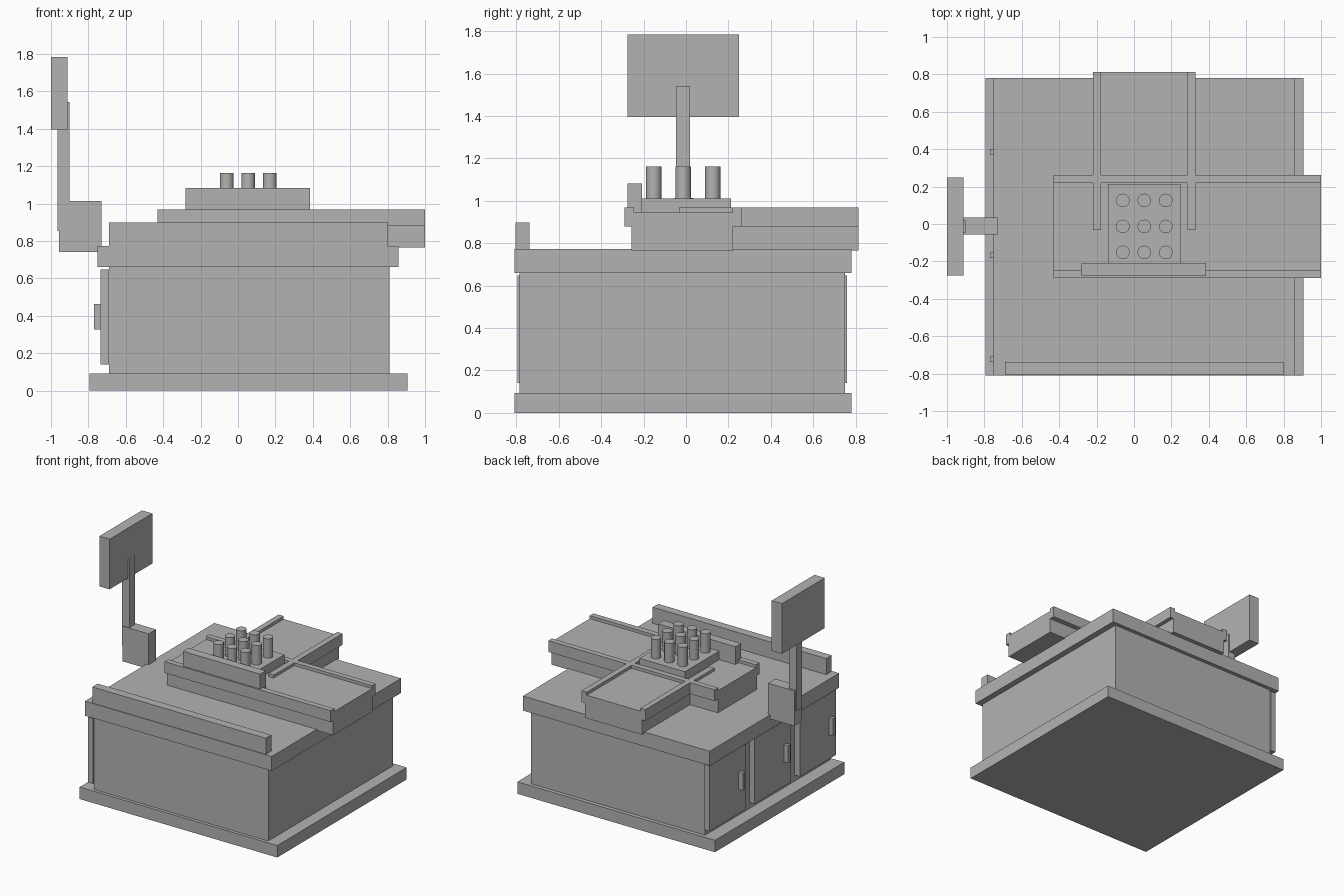
import bpy
import math

default = bpy.data.objects.get("Cube")
if default:
    bpy.data.objects.remove(default, do_unlink=True)

grey = bpy.data.materials.new("plain grey")
grey.use_nodes = True
colour = (0.45, 0.45, 0.45, 1)
grey.diffuse_color = colour
grey.node_tree.nodes["Principled BSDF"].inputs["Base Color"].default_value = colour


def box(name, x, y, z):
    """Box from its (low, high) extent on each axis."""
    spans = (x, y, z)
    bpy.ops.mesh.primitive_cube_add(size=1, location=[sum(s) / 2 for s in spans])
    ob = bpy.context.object
    ob.name = name
    ob.scale = [s[1] - s[0] for s in spans]
    bpy.ops.object.transform_apply(location=False, rotation=False, scale=True)
    ob.data.materials.append(grey)
    return ob


def peg(name, x, y, low, high, radius):
    bpy.ops.mesh.primitive_cylinder_add(
        vertices=32, radius=radius, depth=high - low, location=(x, y, (low + high) / 2))
    ob = bpy.context.object
    ob.name = name
    ob.data.materials.append(grey)
    bpy.ops.object.shade_smooth_by_angle(angle=math.radians(40))


# Cabinet
box("plinth", (-0.795, 0.905), (-0.81, 0.78), (0, 0.093))
box("cabinet_body", (-0.69, 0.81), (-0.785, 0.75), (0.093, 0.66))
box("countertop", (-0.75, 0.857), (-0.81, 0.78), (0.66, 0.773))
box("front_ledge", (-0.69, 0.803), (-0.805, -0.738), (0.773, 0.898))

# Three doors with handles on the right side
for i in range(3):
    y = -0.795 + i * 0.555
    box(f"door_{i + 1}", (-0.735, -0.69), (y, y + 0.445), (0.14, 0.647))
    box(f"door_handle_{i + 1}", (-0.77, -0.735), (y + 0.057, y + 0.087), (0.328, 0.463))

# Long conveyor running sideways, with its rails
bed = (0.765, 0.945)
rail = (0.88, 0.968)
box("long_conveyor_bed", (-0.43, 1.0), (-0.258, 0.222), bed)
for name, y in (("front", (-0.29, -0.245)), ("back", (0.22, 0.263))):
    box(f"long_conveyor_{name}_rail", (-0.43, 1.0), y, rail)

# Short conveyor running to the back, with its rails
box("short_conveyor_bed", (-0.19, 0.30), (0, 0.813), bed)
for name, x in (("right", (-0.22, -0.176)), ("left", (0.285, 0.33))):
    box(f"short_conveyor_{name}_rail", x, (-0.033, 0.813), rail)

# Tray with a grid of pegs and a front panel
box("tray", (-0.14, 0.25), (-0.21, 0.213), (0.94, 1.012))
box("tray_front_panel", (-0.28, 0.385), (-0.277, -0.208), (0.945, 1.083))
for row in range(3):
    for col in range(3):
        peg(f"peg_{row * 3 + col + 1}", -0.06 + col * 0.115, -0.152 + row * 0.139,
            1.012, 1.163, 0.036)

# Display on its stand
box("stand_bracket", (-0.957, -0.73), (-0.055, 0.036), (0.74, 1.013))
box("stand_pole", (-0.965, -0.90), (-0.048, 0.019), (0.853, 1.543))
box("display", (-1.0, -0.912), (-0.276, 0.249), (1.395, 1.785))
